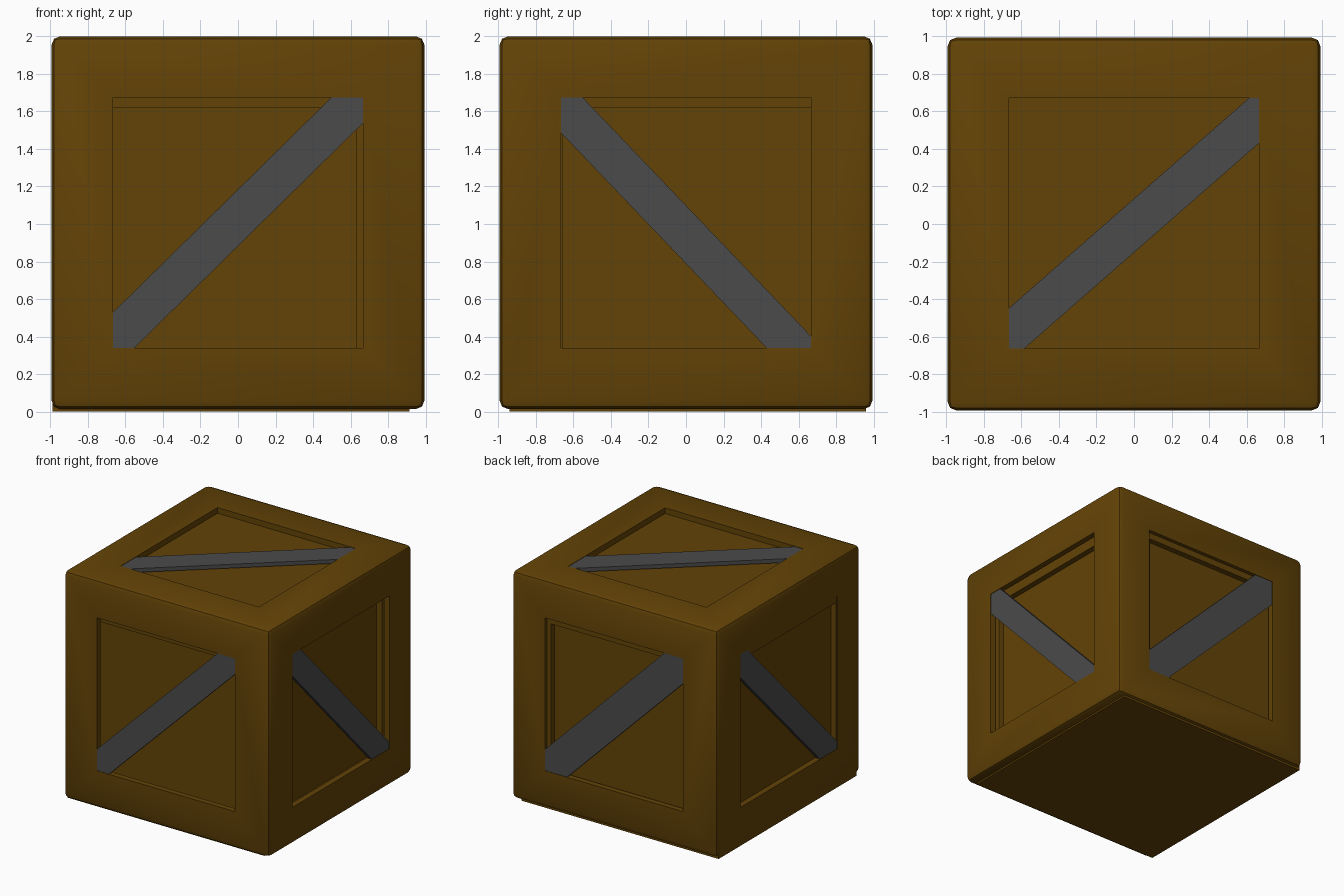
import bpy, bmesh
from math import pi, radians, cos, sin
from mathutils import Matrix, Vector

if "Cube" in bpy.data.objects:
    bpy.data.objects.remove(bpy.data.objects["Cube"])

FACE = 0.993          # distance from the centre to each outer face
CORE = 0.95           # half size of the inner box
HOLE = 0.667          # half size of every panel opening
STEP = 0.05           # recess depth


def material(name, rgb):
    m = bpy.data.materials.new(name)
    m.diffuse_color = (*rgb, 1)
    m.use_nodes = True
    m.node_tree.nodes["Principled BSDF"].inputs["Base Color"].default_value = m.diffuse_color
    return m


wood = material("wood", (0.125, 0.056, 0.002))
metal = material("grey_metal", (0.07, 0.07, 0.07))


def finish(name, bm, mat):
    bmesh.ops.recalc_face_normals(bm, faces=bm.faces[:])
    me = bpy.data.meshes.new(name)
    bm.to_mesh(me)
    bm.free()
    me.materials.append(mat)
    ob = bpy.data.objects.new(name, me)
    bpy.context.collection.objects.link(ob)
    return ob


def box(name, lo, hi, mat, bevel=0):
    bm = bmesh.new()
    bmesh.ops.create_cube(bm, size=1)
    for v in bm.verts:
        v.co = [(a + b) / 2 + c * (b - a) for a, b, c in zip(lo, hi, v.co)]
    if bevel:
        bmesh.ops.bevel(bm, geom=bm.edges[:], offset=bevel, segments=2,
                        profile=0.5, affect='EDGES')
    return finish(name, bm, mat)


def prism(name, outline, d0, d1, frame, mat):
    """Outline in a face's (across, up) plane, running from depth d0 to d1."""
    bm = bmesh.new()
    rings = [[bm.verts.new(frame @ Vector((u, d - FACE, v))) for u, v in outline]
             for d in (d0, d1)]
    bm.faces.new(rings[0])
    bm.faces.new(rings[1][::-1])
    n = len(outline)
    for i in range(n):
        j = (i + 1) % n
        bm.faces.new((rings[0][i], rings[0][j], rings[1][j], rings[1][i]))
    return finish(name, bm, mat)


def plank(name, upper, lower, frame):
    """Diagonal board between two parallel edge lines, ends tucked behind the frame."""
    (a, b), (c, d) = [[Vector(p) for p in line] for line in (upper, lower)]
    along = ((b - a) + (d - c)).normalized()
    across = Vector((-along.y, along.x))
    hi = ((a + b) / 2).dot(across)
    lo = ((c + d) / 2).dot(across)
    mid = (a + b + c + d).dot(along) / 4
    ends = [along * (mid + s) + across * t
            for s, t in ((-1.05, lo), (1.05, lo), (1.05, hi), (-1.05, hi))]
    return prism(name, [tuple(p) for p in ends], 0.004, 0.038, frame, metal)


def cut(target, depth, v_mid, frame):
    h = HOLE
    outline = [(-h, v_mid - h), (h, v_mid - h), (h, v_mid + h), (-h, v_mid + h)]
    cutter = prism("recess_cutter", outline, -0.1, depth, frame, wood)
    cutter.hide_render = True
    mod = target.modifiers.new("recess", 'BOOLEAN')
    mod.operation, mod.solver, mod.object = 'DIFFERENCE', 'EXACT', cutter
    bpy.context.view_layer.objects.active = target
    bpy.ops.object.modifier_apply(modifier=mod.name)
    bpy.data.objects.remove(cutter)


def open_panel(target, depth, frame):
    """Remove the floor of a recess so the inner box shows through."""
    inv = frame.inverted()
    bm = bmesh.new()
    bm.from_mesh(target.data)
    floor = [f for f in bm.faces
             if all(abs((inv @ v.co).y + FACE - depth) < 1e-3 for v in f.verts)]
    bmesh.ops.delete(bm, geom=floor, context='FACES')
    bm.to_mesh(target.data)
    bm.free()


# Outer crate with rounded edges, and a slightly shifted inner box
body = box("crate_body", (-FACE, -FACE, 0.014), (FACE, FACE, 2.0), wood, 0.045)
SX, SY = -0.037, 0.01
core = box("inner_box", (SX - CORE, SY - CORE, 0), (SX + CORE, SY + CORE, 2 * CORE), wood)
shift = Matrix.Translation((SX, SY, 0))

# Side openings, inner panels and diagonal braces (upper and lower edge lines)
sides = [
    ("front", ((-0.667, 0.53), (0.50, 1.675)), ((-0.55, 0.34), (0.667, 1.54))),
    ("right", ((-0.55, 1.675), (0.667, 0.40)), ((-0.667, 1.485), (0.43, 0.34))),
    ("back", ((-0.667, 0.52), (0.48, 1.675)), ((-0.46, 0.34), (0.667, 1.45))),
    ("left", ((-0.57, 1.675), (0.667, 0.41)), ((-0.667, 1.475), (0.43, 0.34))),
]
for k, (side, upper, lower) in enumerate(sides):
    frame = Matrix.Rotation(k * pi / 2, 4, 'Z')
    cut(body, STEP, 1.007, frame)
    open_panel(body, STEP, frame)
    cut(core, FACE - CORE + STEP, 0.95, shift @ frame)
    plank(side + "_brace", upper, lower, frame)

# Lid panel: shallow recess (repeated on the inner box) and its brace
tip = Matrix.Rotation(-pi / 2, 4, 'X')
lid = Matrix.Translation((0, 0, 2.0 - FACE)) @ tip
cut(body, STEP, 0.003, lid)
cut(core, STEP, 0, shift @ Matrix.Translation((0, 0, 2 * CORE - FACE)) @ tip)
plank("lid_brace", ((-0.667, -0.45), (0.61, 0.67)), ((-0.59, -0.667), (0.667, 0.43)), lid)

# Smooth the rounded edges, keep the recess edges sharp
bpy.ops.object.select_all(action='DESELECT')
body.select_set(True)
bpy.context.view_layer.objects.active = body
bpy.ops.object.shade_smooth_by_angle(angle=radians(35))
